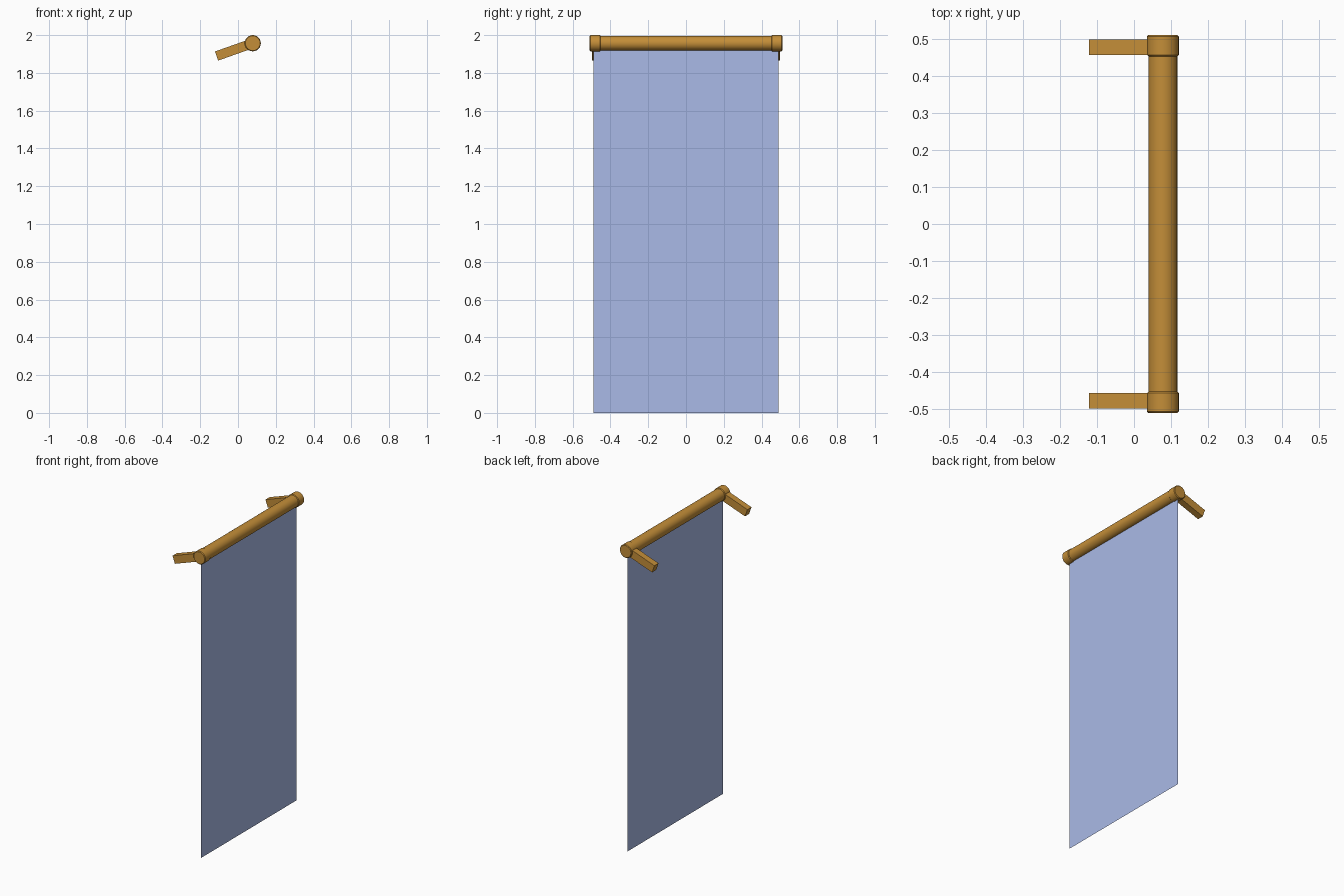
import bpy, math
from mathutils import Vector, Matrix

if "Cube" in bpy.data.objects:
    bpy.data.objects.remove(bpy.data.objects["Cube"])

CX, CZ = 0.078, 1.957          # axis of the rod
TILT = math.radians(19.5)      # slope of the wall arms


def material(name, color):
    m = bpy.data.materials.new(name)
    m.diffuse_color = (*color, 1)
    m.use_nodes = True
    m.node_tree.nodes["Principled BSDF"].inputs["Base Color"].default_value = m.diffuse_color
    return m


wood = material("brown_wood", (0.55, 0.27, 0.04))
cloth = material("blue_cloth", (0.40, 0.49, 0.80))


def cylinder(name, radius, length, y, bevel=0):
    bpy.ops.mesh.primitive_cylinder_add(vertices=24, radius=radius, depth=length,
                                        location=(CX, y, CZ), rotation=(math.pi / 2, 0, 0))
    ob = bpy.context.object
    ob.name = name
    ob.data.materials.append(wood)
    bpy.ops.object.shade_smooth_by_angle(angle=math.radians(35))
    if bevel:
        b = ob.modifiers.new("soft_rim", 'BEVEL')
        b.width, b.segments = bevel, 1
        b.limit_method, b.angle_limit = 'ANGLE', math.radians(60)
    return ob


# Rod
cylinder("rod", 0.039, 0.96, 0)

for side, label in ((-1, "front"), (1, "back")):
    # End collar
    cylinder(label + "_collar", 0.043, 0.058, side * 0.481, bevel=0.004)

    # Arm sloping down from the collar to the wall
    length = 0.203
    along = Vector((-math.cos(TILT), 0, -math.sin(TILT)))
    centre = Vector((CX, side * 0.477, CZ)) + along * length / 2
    bpy.ops.mesh.primitive_cube_add(size=1)
    arm = bpy.context.object
    arm.name = label + "_arm"
    arm.data.transform(Matrix.Diagonal((length, 0.042, 0.051, 1)))
    arm.rotation_euler = (0, -TILT, 0)
    arm.location = centre
    arm.data.materials.append(wood)

# Hanging cloth, a single flat sheet facing +x
bpy.ops.mesh.primitive_plane_add(size=1, location=(CX, 0, CZ / 2),
                                 rotation=(0, math.pi / 2, 0))
banner = bpy.context.object
banner.name = "banner"
banner.data.transform(Matrix.Diagonal((CZ, 0.98, 1, 1)))
banner.data.materials.append(cloth)
